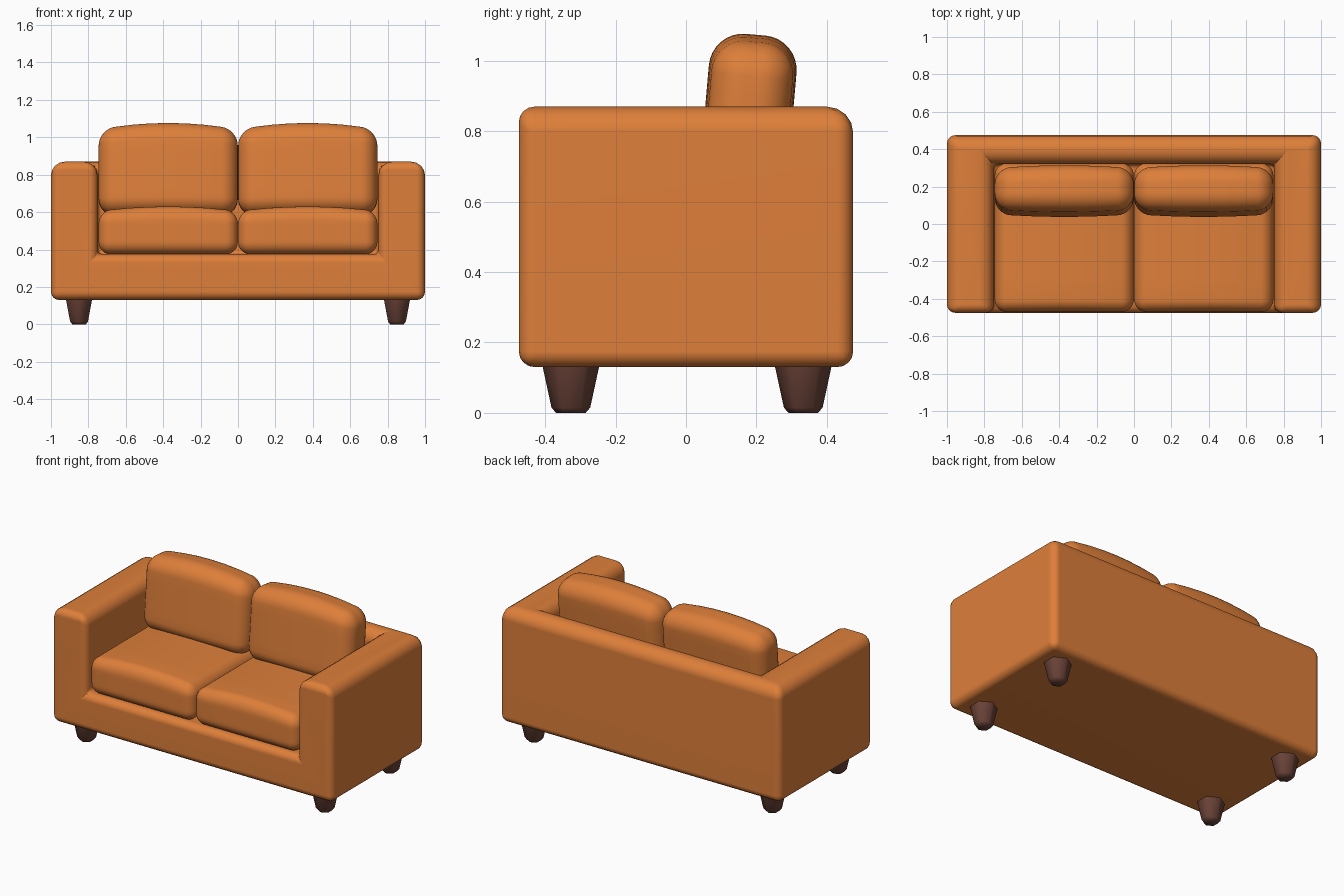
import bpy, bmesh, math
from mathutils import Matrix

if "Cube" in bpy.data.objects:
    bpy.data.objects.remove(bpy.data.objects["Cube"])


def material(name, rgb):
    m = bpy.data.materials.new(name)
    m.diffuse_color = (*rgb, 1)
    m.use_nodes = True
    m.node_tree.nodes["Principled BSDF"].inputs["Base Color"].default_value = m.diffuse_color
    return m


ORANGE = material("orange upholstery", (0.73, 0.212, 0.042))
BROWN = material("dark brown wood", (0.147, 0.056, 0.04))


def add_object(name, bm, mat, angle=50):
    bmesh.ops.recalc_face_normals(bm, faces=bm.faces)
    me = bpy.data.meshes.new(name)
    bm.to_mesh(me)
    bm.free()
    me.materials.append(mat)
    ob = bpy.data.objects.new(name, me)
    bpy.context.collection.objects.link(ob)
    bpy.ops.object.select_all(action='DESELECT')
    ob.select_set(True)
    bpy.context.view_layer.objects.active = ob
    bpy.ops.object.shade_smooth_by_angle(angle=math.radians(angle))
    return ob


# Frame: base, arms and back as one shell with rounded edges
X, XI, Y, YI = 1.0, 0.75, 0.475, 0.32
Z0, ZS, Z1 = 0.13, 0.375, 0.87
bm = bmesh.new()


def quad(x, y0, y1, z):
    return [bm.verts.new((a, b, z)) for a, b in ((-x, y0), (x, y0), (x, y1), (-x, y1))]


b, t = quad(X, -Y, Y, Z0), quad(X, -Y, Y, Z1)
i, s = quad(XI, -Y, YI, Z1), quad(XI, -Y, YI, ZS)
for f in (b, s,
          [b[1], b[2], t[2], t[1]], [b[2], b[3], t[3], t[2]], [b[3], b[0], t[0], t[3]],
          [s[1], s[2], i[2], i[1]], [s[2], s[3], i[3], i[2]], [s[3], s[0], i[0], i[3]],
          [b[0], b[1], t[1], i[1], s[1], s[0], i[0], t[0]],
          [t[0], i[0], i[3], i[2], i[1], t[1], t[2], t[3]]):
    bm.faces.new(f)
bmesh.ops.recalc_face_normals(bm, faces=bm.faces)
weight = bm.edges.layers.float.new("bevel_weight_edge")
for e in bm.edges:
    p, q = e.verts[0].co, e.verts[1].co
    front = p.y < -0.4 and q.y < -0.4
    if p.z > 0.8 and q.z > 0.8:
        w = 0.045 if front else 0.075
    elif not e.is_convex:
        w = 0.025
    else:
        w = 0.045
    e[weight] = w / 0.1
frame = add_object("sofa_frame", bm, ORANGE)
bev = frame.modifiers.new("rounded edges", 'BEVEL')
bev.limit_method = 'WEIGHT'
bev.width = 0.1
bev.segments = 4
bev.use_clamp_overlap = False
wn = frame.modifiers.new("clean shading", 'WEIGHTED_NORMAL')
wn.keep_sharp = False


def cushion(name, half, r, crown, bulge, matrix):
    """Rounded box with a crowned top and bulging front and back."""
    bm = bmesh.new()
    bmesh.ops.create_cube(bm, size=2)
    bmesh.ops.subdivide_edges(bm, edges=bm.edges[:], cuts=13, use_grid_fill=True)
    for v in bm.verts:
        core, off = [], []
        for c, h in zip(v.co, half):
            k = abs(c) * 7                       # 0..7, outer 4 steps form the corner
            sgn = math.copysign(1, c)
            core.append(sgn * (h - r) * min(k / 3, 1))
            off.append(sgn * math.tan(max(k - 3, 0) / 4 * math.pi / 4))
        n = math.sqrt(sum(o * o for o in off)) or 1
        x, y, z = (c + r * o / n for c, o in zip(core, off))
        f = 1 - (x / half[0]) ** 2
        if z > 0:
            z += crown * f * z / half[2]
        y += bulge * f * y / half[1]
        v.co = (x, y, z)
    bm.transform(matrix)
    add_object(name, bm, ORANGE)


# Seat and back cushions, one pair per side
for side, sx in (("left", -1), ("right", 1)):
    cushion("seat_cushion_" + side, (0.372, 0.397, 0.115), 0.065, 0.025, 0.0,
            Matrix.Translation((sx * 0.373, -0.073, 0.49)))
    cushion("back_cushion_" + side, (0.372, 0.11, 0.228), 0.085, 0.035, 0.015,
            Matrix.Translation((sx * 0.373, 0.175, 0.812))
            @ Matrix.Rotation(math.radians(-5), 4, 'X'))

# Tapered six-sided legs with a chamfered foot
for end, ly in (("front", -0.327), ("back", 0.333)):
    for side, sx in (("left", -1), ("right", 1)):
        bm = bmesh.new()
        rings = []
        for r, z in ((0.042, 0), (0.055, 0.015), (0.081, 0.135)):
            rings.append([bm.verts.new((sx * 0.85 + r * math.sin(a * math.pi / 3),
                                        ly + r * math.cos(a * math.pi / 3), z))
                          for a in range(6)])
        for lo, hi in zip(rings, rings[1:]):
            for a in range(6):
                c = (a + 1) % 6
                bm.faces.new((lo[a], lo[c], hi[c], hi[a]))
        bm.faces.new(rings[0])
        bm.faces.new(rings[-1])
        add_object(f"{end}_leg_{side}", bm, BROWN, 65)
